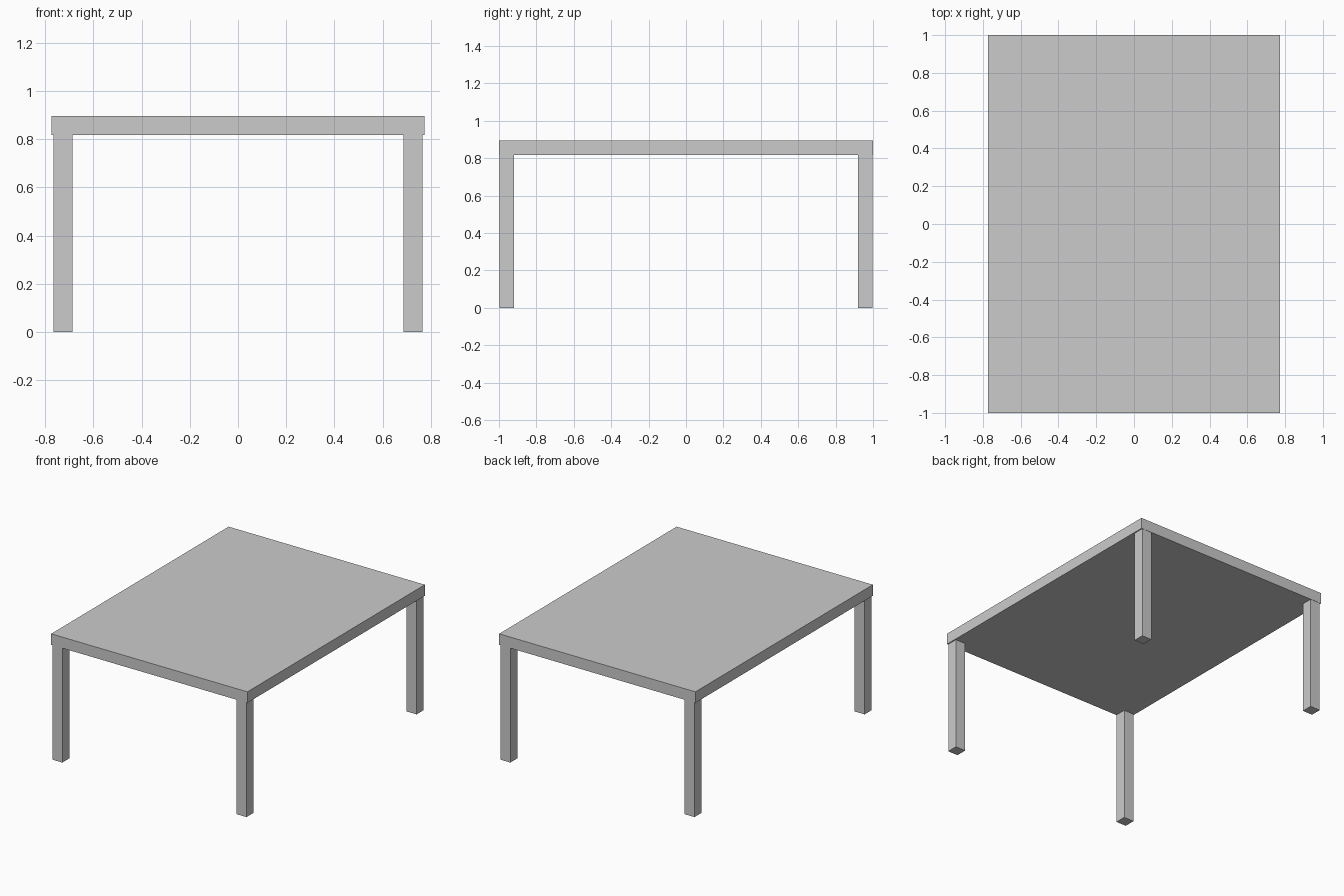
import bpy

if "Cube" in bpy.data.objects:
    bpy.data.objects.remove(bpy.data.objects["Cube"])


def box(name, lo, hi):
    """Axis-aligned box between two corners."""
    bpy.ops.mesh.primitive_cube_add(size=1, location=[(a + b) / 2 for a, b in zip(lo, hi)])
    obj = bpy.context.object
    obj.name = name
    obj.scale = [b - a for a, b in zip(lo, hi)]
    bpy.ops.object.transform_apply(location=False, rotation=False, scale=True)
    return obj


HEIGHT, UNDERSIDE = 0.896, 0.817
HALF_X, HALF_Y = 0.774, 1.0
LEG, LEG_X, LEG_Y = 0.079, 0.766, 0.998

# Table top slab
box("table_top", (-HALF_X, -HALF_Y, UNDERSIDE), (HALF_X, HALF_Y, HEIGHT))

# Four square legs, slightly inset from the long sides
for side, sx in (("left", -1), ("right", 1)):
    for end, sy in (("front", -1), ("back", 1)):
        cx, cy = sx * (LEG_X - LEG / 2), sy * (LEG_Y - LEG / 2)
        box(f"{end}_{side}_leg",
            (cx - LEG / 2, cy - LEG / 2, 0),
            (cx + LEG / 2, cy + LEG / 2, UNDERSIDE))
